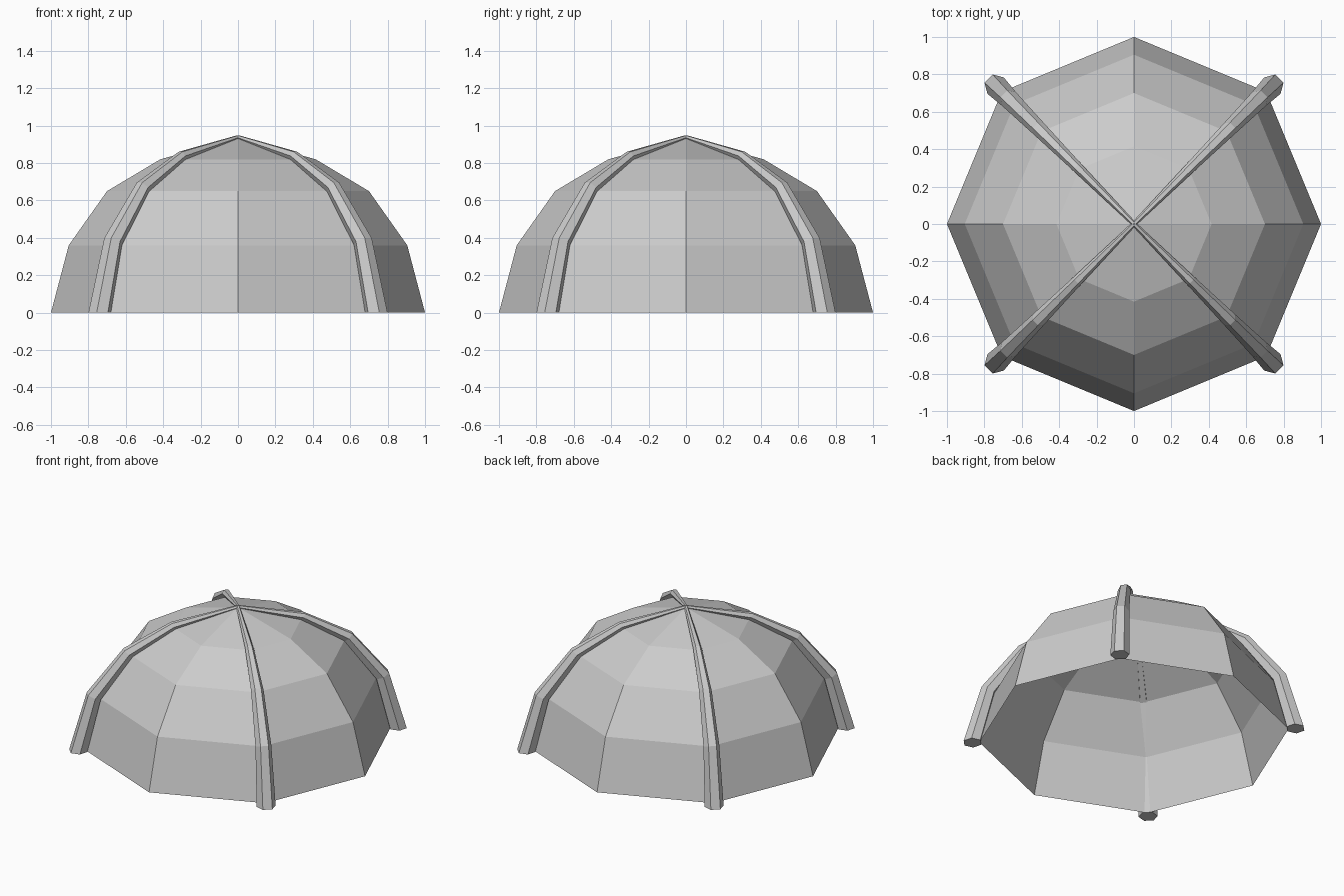
import bpy, bmesh
from math import sin, cos, pi, atan2
from mathutils import Vector

if "Cube" in bpy.data.objects:
    bpy.data.objects.remove(bpy.data.objects["Cube"])


def make_object(name, bm):
    bmesh.ops.recalc_face_normals(bm, faces=bm.faces)
    mesh = bpy.data.meshes.new(name)
    bm.to_mesh(mesh)
    bm.free()
    obj = bpy.data.objects.new(name, mesh)
    bpy.context.collection.objects.link(obj)
    return obj


def bridge(bm, a, b):
    n = len(a)
    for i in range(n):
        bm.faces.new((a[i], a[(i + 1) % n], b[(i + 1) % n], b[i]))


# Open eight-sided canopy shell: (radius, height) rings closed by an apex
bm = bmesh.new()
rings = [[bm.verts.new((r * cos(i * pi / 4), r * sin(i * pi / 4), z)) for i in range(8)]
         for r, z in [(1, 0), (0.905, 0.36), (0.70, 0.65), (0.415, 0.82)]]
for lower, upper in zip(rings, rings[1:]):
    bridge(bm, lower, upper)
apex = bm.verts.new((0, 0, 0.935))
for i in range(8):
    bm.faces.new((rings[-1][i], rings[-1][(i + 1) % 8], apex))
make_object("canopy", bm)

# Tapered hexagonal ribs: (distance out, height, thickness radius, outward tilt)
rib_path = [(1.046, 0, 0.062, 0), (0.944, 0.38, 0.052, 25), (0.72, 0.67, 0.041, 45),
            (0.425, 0.838, 0.028, 65), (0, 0.938, 0.012, 78)]


def make_rib(name, angle):
    bm = bmesh.new()
    out = Vector((cos(angle), sin(angle), 0))
    side = Vector((-sin(angle), cos(angle), 0))
    up = Vector((0, 0, 1))
    loops = []
    for u, z, r, tilt in rib_path:
        t = tilt * pi / 180
        normal = out * cos(t) + up * sin(t)
        centre = out * u + up * z
        loops.append([bm.verts.new(centre + side * r * cos(k * pi / 3) + normal * r * sin(k * pi / 3))
                      for k in range(6)])
    for a, b in zip(loops, loops[1:]):
        bridge(bm, a, b)
    bm.faces.new(loops[0])
    bm.faces.new(loops[-1])
    make_object(name, bm)


for i, name in enumerate(["rib_back_right", "rib_back_left", "rib_front_left", "rib_front_right"]):
    make_rib(name, pi / 4 + i * pi / 2)
